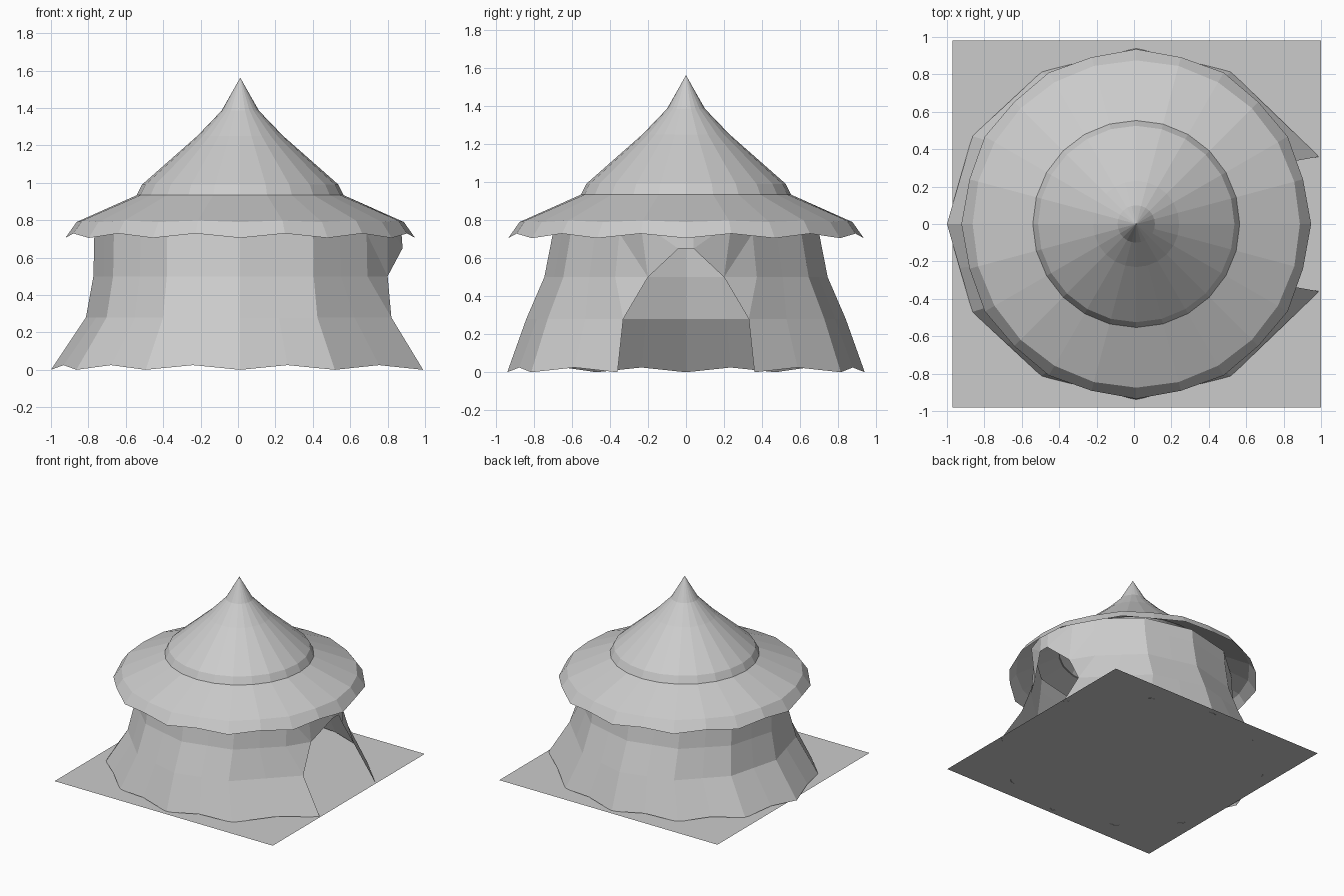
import bpy
from math import sin, cos, radians

if "Cube" in bpy.data.objects:
    bpy.data.objects.remove(bpy.data.objects["Cube"])

CX = 0.012   # tent axis


def make(name, verts, faces):
    mesh = bpy.data.meshes.new(name)
    mesh.from_pydata(verts, [], faces)
    mesh.update()
    obj = bpy.data.objects.new(name, mesh)
    bpy.context.collection.objects.link(obj)
    return obj


def lathe(name, rings, n=24):
    """rings: (radius, z, radius change and z change on every odd vertex)"""
    verts, faces = [], []
    for r, z, dr, dz in rings:
        for i in range(n):
            a = radians(360 / n * i)
            rr = r + dr * (i % 2)
            verts.append((CX + rr * cos(a), rr * sin(a), z + dz * (i % 2)))
    for k in range(len(rings) - 1):
        for i in range(n):
            j = (i + 1) % n
            faces.append((k * n + i, k * n + j, (k + 1) * n + j, (k + 1) * n + i))
    return make(name, verts, faces)


# Ground sheet
make("ground_sheet", [(-0.97, -0.98, 0.004), (1, -0.98, 0.004),
                      (1, 0.98, 0.004), (-0.97, 0.98, 0.004)], [(0, 1, 2, 3)])

# Upper cone roof
lathe("roof_cone", [(0.555, 0.93, 0, 0), (0.525, 0.99, 0, 0), (0.23, 1.25, 0, 0),
                    (0.10, 1.385, 0, 0), (0.001, 1.56, 0, 0)])

# Lower roof with scalloped valance
lathe("roof_eave", [(0.935, 0.705, -0.012, 0.024), (0.875, 0.79, 0, 0.008),
                    (0.55, 0.935, 0, 0)])

# Wall: rows are (x radius, y radius, z); door edge replaces the low 30 degree points
rows = [(1.012, 0.94, 0.0), (0.825, 0.84, 0.28), (0.785, 0.745, 0.5), (0.78, 0.70, 0.73),
        (0.775, 0.69, 0.835)]
door = {0: (0.99, 0.36, 0.0), 1: (0.82, 0.33, 0.28)}
verts, faces = [], []


def column(k, deg):
    if k in door and deg in (30, 330):
        x, y, z = door[k]
        return (x, y if deg == 30 else -y, z)
    rx, ry, z = rows[k]
    return (CX + rx * cos(radians(deg)), ry * sin(radians(deg)), z)


for k in range(len(rows)):
    for i in range(21):
        deg = 30 + 15 * i
        if i % 2 == 0:
            verts.append(column(k, deg))
        else:   # panel middle, lifted at the hem
            a, b = column(k, deg - 15), column(k, deg + 15)
            lift = 0.025 if k == 0 else 0
            verts.append(((a[0] + b[0]) / 2, (a[1] + b[1]) / 2, a[2] + lift))
for k in range(len(rows) - 1):
    for i in range(20):
        a = k * 21 + i
        faces.append((a, a + 1, a + 22, a + 21))

# Door hood: pulled forward over the pointed opening
hood = [(0.80, 0.20, 0.5), (0.88, 0.04, 0.65), (0.87, 0.04, 0.79), (0.80, 0.24, 0.79)]
start = len(verts)
for s in (1, -1):
    verts += [(x, s * y, z) for x, y, z in hood]
for base, col in ((start, 0), (start + 4, 20)):
    low, mid, up, top = (k * 21 + col for k in (1, 2, 3, 4))
    hood_faces = [(low, mid, base), (mid, up, base), (up, base + 3, base),
                  (up, top, base + 3), (base, base + 3, base + 1),
                  (base + 1, base + 3, base + 2)]
    faces += hood_faces if col else [f[::-1] for f in hood_faces]
faces.append((start + 1, start + 2, start + 6, start + 5))
make("tent_wall", verts, faces)
